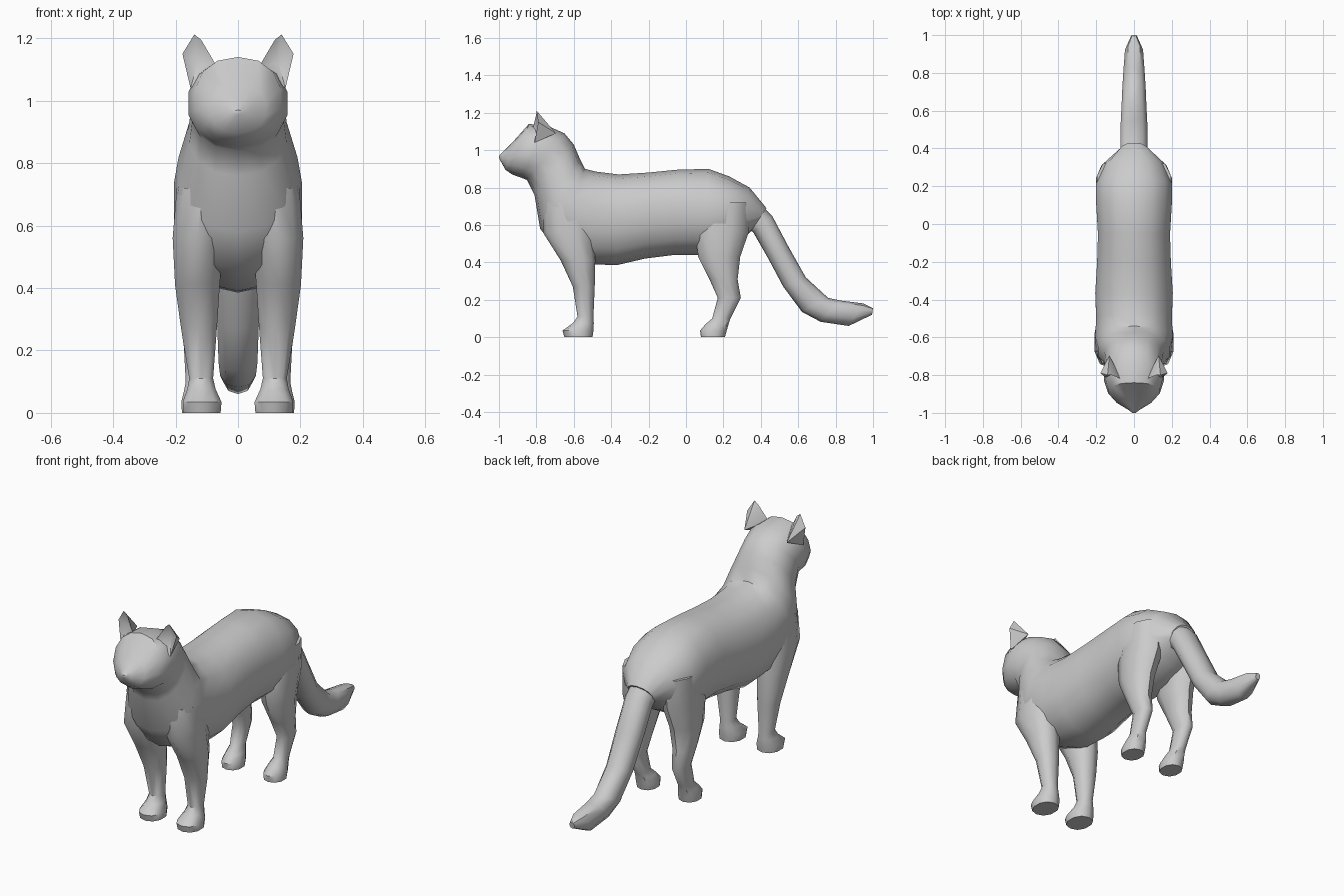
import bpy, bmesh, math
from mathutils import Vector


def finish(name, bm, mirror=False):
    bmesh.ops.recalc_face_normals(bm, faces=bm.faces[:])
    mesh = bpy.data.meshes.new(name)
    bm.to_mesh(mesh)
    bm.free()
    obj = bpy.data.objects.new(name, mesh)
    bpy.context.collection.objects.link(obj)
    bpy.ops.object.select_all(action='DESELECT')
    obj.select_set(True)
    bpy.context.view_layer.objects.active = obj
    bpy.ops.object.shade_smooth_by_angle(angle=math.radians(42))
    if mirror:
        obj.modifiers.new("Mirror", 'MIRROR')
    return obj


def loft(name, rings, sides=12, power=2.2, mirror=False):
    """Each ring: centre x, two opposite points in the side view (y, z), half width."""
    bm = bmesh.new()
    loops = []
    for x, y1, z1, y2, z2, w in rings:
        a, b = Vector((x, y1, z1)), Vector((x, y2, z2))
        mid, v = (a + b) / 2, (a - b) / 2
        loop = []
        for i in range(sides):
            t = 2 * math.pi * i / sides
            c, s = math.cos(t), math.sin(t)
            c = math.copysign(abs(c) ** (2 / power), c)
            s = math.copysign(abs(s) ** (2 / power), s)
            loop.append(bm.verts.new(mid + Vector((w * s, 0, 0)) + v * c))
        loops.append(loop)
    for p, q in zip(loops, loops[1:]):
        for i in range(sides):
            j = (i + 1) % sides
            bm.faces.new((p[i], p[j], q[j], q[i]))
    bm.faces.new(loops[0])
    bm.faces.new(loops[-1])
    return finish(name, bm, mirror)


# Torso, neck and head, from rump to nose (top y, z, bottom y, z, half width)
body = [
    (0.43, 0.69, 0.35, 0.57, 0.075),
    (0.34, 0.80, 0.29, 0.51, 0.165),
    (0.23, 0.86, 0.20, 0.46, 0.205),
    (0.12, 0.90, 0.10, 0.44, 0.205),
    (-0.05, 0.895, -0.06, 0.44, 0.195),
    (-0.20, 0.88, -0.22, 0.42, 0.20),
    (-0.36, 0.87, -0.37, 0.385, 0.21),
    (-0.48, 0.885, -0.52, 0.39, 0.205),
    (-0.54, 0.90, -0.69, 0.46, 0.21),
    (-0.57, 0.96, -0.78, 0.58, 0.195),
    (-0.60, 1.03, -0.81, 0.76, 0.16),
    (-0.65, 1.09, -0.85, 0.84, 0.15),
    (-0.74, 1.13, -0.88, 0.852, 0.163),
    (-0.84, 1.14, -0.93, 0.87, 0.14),
    (-0.92, 1.05, -0.965, 0.895, 0.092),
    (-0.975, 0.995, -0.985, 0.93, 0.035),
    (-1.0, 0.97, -0.998, 0.955, 0.010),
]
loft("body_and_head", [(0, *r) for r in body], sides=14)

# Tail
tail = [
    (0.30, 0.80, 0.27, 0.62, 0.07),
    (0.46, 0.65, 0.36, 0.56, 0.075),
    (0.55, 0.48, 0.44, 0.42, 0.075),
    (0.64, 0.32, 0.52, 0.27, 0.07),
    (0.76, 0.21, 0.62, 0.135, 0.065),
    (0.83, 0.195, 0.72, 0.082, 0.06),
    (0.95, 0.18, 0.87, 0.06, 0.05),
    (1.0, 0.155, 0.995, 0.12, 0.015),
]
loft("tail", [(0, *r) for r in tail], sides=10)

# Front legs (centre x, height, front y, back y, half width)
front = [
    (0.115, 0.72, -0.76, -0.50, 0.085),
    (0.128, 0.56, -0.765, -0.49, 0.085),
    (0.13, 0.41, -0.67, -0.485, 0.075),
    (0.125, 0.27, -0.605, -0.488, 0.060),
    (0.118, 0.11, -0.58, -0.495, 0.040),
    (0.117, 0.075, -0.605, -0.493, 0.048),
    (0.115, 0.035, -0.66, -0.495, 0.065),
    (0.115, 0.0, -0.65, -0.50, 0.062),
]
loft("front_legs", [(x, a, z, b, z, w) for x, z, a, b, w in front], sides=10, mirror=True)

# Hind legs
hind = [
    (0.11, 0.72, 0.08, 0.34, 0.09),
    (0.12, 0.56, 0.05, 0.335, 0.085),
    (0.13, 0.43, 0.065, 0.29, 0.07),
    (0.135, 0.31, 0.125, 0.276, 0.055),
    (0.135, 0.21, 0.17, 0.293, 0.040),
    (0.133, 0.10, 0.14, 0.238, 0.036),
    (0.13, 0.07, 0.105, 0.228, 0.045),
    (0.128, 0.035, 0.075, 0.218, 0.056),
    (0.128, 0.0, 0.08, 0.208, 0.054),
]
loft("hind_legs", [(x, a, z, b, z, w) for x, z, a, b, w in hind], sides=10, mirror=True)

# Ears: cupped outline joined to a ridge behind
outline = [(0.068, -0.82, 1.11), (0.118, -0.80, 1.195), (0.14, -0.80, 1.212),
           (0.178, -0.79, 1.15), (0.152, -0.81, 1.04)]
bm = bmesh.new()
rim = [bm.verts.new(p) for p in outline]
cup = bm.verts.new((0.13, -0.77, 1.12))
back = bm.verts.new((0.13, -0.695, 1.09))
for i in range(len(rim)):
    a, b = rim[i], rim[(i + 1) % len(rim)]
    bm.faces.new((a, b, cup))
    bm.faces.new((b, a, back))
finish("ears", bm, mirror=True)
